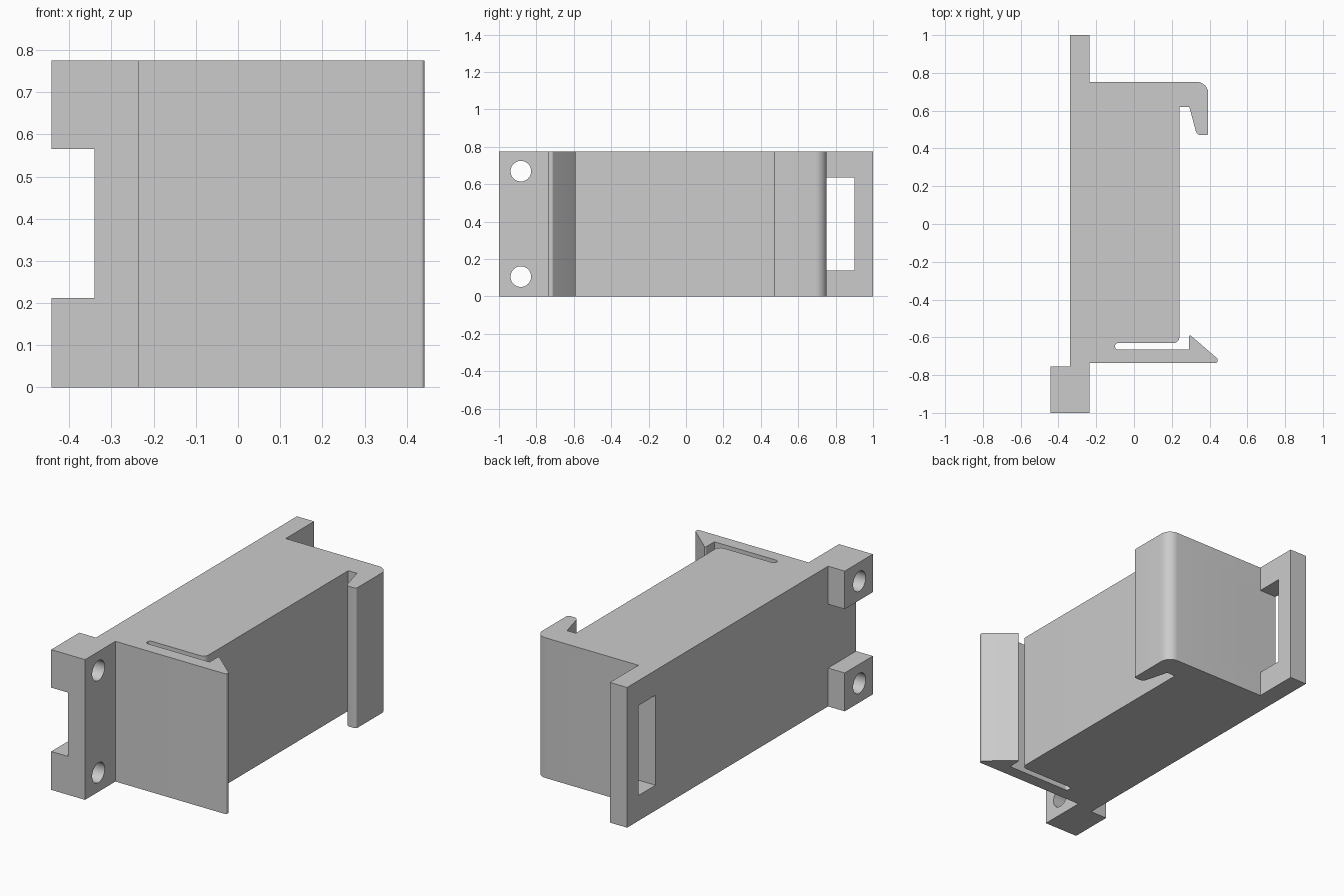
import bpy, bmesh, math
from mathutils import Vector

if "Cube" in bpy.data.objects:
    bpy.data.objects.remove(bpy.data.objects["Cube"], do_unlink=True)

HEIGHT = 0.775

gray = bpy.data.materials.new("plain gray")
gray.use_nodes = True
color = (0.6, 0.6, 0.6, 1)
gray.diffuse_color = color
gray.node_tree.nodes["Principled BSDF"].inputs["Base Color"].default_value = color


def fillet(prev, corner, nxt, radius, steps=8):
    """Points of an arc tangent to both sides of a corner."""
    p, c, n = (Vector((q[0], q[1], 0)) for q in (prev, corner, nxt))
    if radius == 0:
        return [c]
    a, b = (p - c).normalized(), (n - c).normalized()
    half = a.angle(b) / 2
    center = c + (a + b).normalized() * (radius / math.sin(half))
    start = c + a * (radius / math.tan(half)) - center
    end = c + b * (radius / math.tan(half)) - center
    return [center + start.lerp(end, i / steps).normalized() * radius
            for i in range(steps + 1)]


def extrude_profile(name, corners, z0, z1):
    """Prism from plan corners (x, y, fillet radius)."""
    bm = bmesh.new()
    points = []
    for i, corner in enumerate(corners):
        points += fillet(corners[i - 1], corner, corners[(i + 1) % len(corners)], corner[2])
    base = bm.faces.new([bm.verts.new((p.x, p.y, z0)) for p in points])
    top = bmesh.ops.extrude_face_region(bm, geom=[base], use_keep_orig=True)["geom"]
    bmesh.ops.translate(bm, vec=(0, 0, z1 - z0),
                        verts=[g for g in top if isinstance(g, bmesh.types.BMVert)])
    bmesh.ops.recalc_face_normals(bm, faces=bm.faces[:])
    mesh = bpy.data.meshes.new(name)
    bm.to_mesh(mesh)
    bm.free()
    mesh.materials.append(gray)
    obj = bpy.data.objects.new(name, mesh)
    bpy.context.collection.objects.link(obj)
    return obj


def box(name, x0, x1, y0, y1, z0, z1):
    return extrude_profile(name, [(x0, y0, 0), (x1, y0, 0), (x1, y1, 0), (x0, y1, 0)], z0, z1)


# Clip body: foot, sprung latch, central block, hook and slotted tab in one outline
outline = [
    (-0.442, -1, 0), (-0.235, -1, 0), (-0.235, -0.735, 0),
    (0.442, -0.735, 0.008), (0.442, -0.713, 0.012), (0.292, -0.583, 0.006),
    (0.292, -0.665, 0), (-0.1, -0.665, 0.015), (-0.1, -0.63, 0.015),
    (0.24, -0.63, 0.03), (0.24, 0.62, 0), (0.293, 0.62, 0),
    (0.333, 0.47, 0.03), (0.393, 0.47, 0.012), (0.393, 0.752, 0.06),
    (-0.235, 0.752, 0), (-0.235, 1, 0), (-0.34, 1, 0),
    (-0.34, -0.755, 0), (-0.442, -0.755, 0),
]
body = extrude_profile("clip_body", outline, 0, HEIGHT)

# Openings: gap between the feet, tab slot and two screw holes
cutters = [
    box("foot_gap_cutter", -0.6, -0.34, -1.2, -0.755, 0.212, 0.565),
    box("tab_slot_cutter", -0.6, -0.1, 0.752, 0.9, 0.14, 0.637),
]
for z in (0.106, 0.67):
    bpy.ops.mesh.primitive_cylinder_add(vertices=40, radius=0.055, depth=0.6,
                                        location=(-0.34, -0.883, z),
                                        rotation=(0, math.pi / 2, 0))
    hole = bpy.context.object
    hole.name = "screw_hole_cutter"
    hole.data.materials.append(gray)
    cutters.append(hole)

bpy.ops.object.select_all(action="DESELECT")
body.select_set(True)
bpy.context.view_layer.objects.active = body
for cutter in cutters:
    cutter.hide_render = True
    cut = body.modifiers.new(cutter.name, "BOOLEAN")
    cut.operation, cut.solver, cut.object = "DIFFERENCE", "EXACT", cutter
    bpy.ops.object.modifier_apply(modifier=cut.name)
    bpy.data.objects.remove(cutter, do_unlink=True)

bpy.ops.object.shade_smooth_by_angle(angle=math.radians(30))
